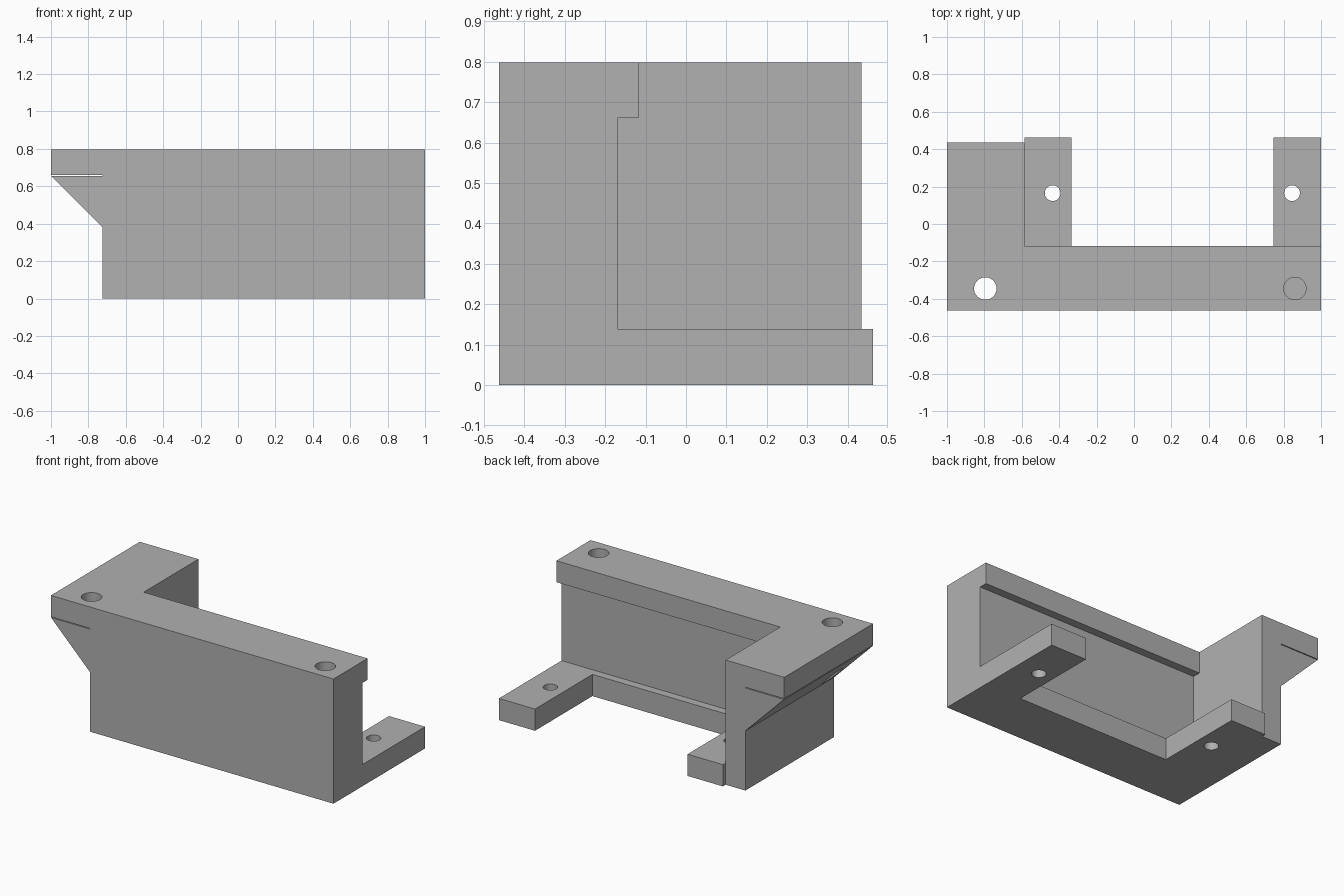
import bpy
import bmesh
from mathutils import Vector

if "Cube" in bpy.data.objects:
    bpy.data.objects.remove(bpy.data.objects["Cube"], do_unlink=True)

grey = bpy.data.materials.new("plain grey")
grey.use_nodes = True
colour = (0.44, 0.44, 0.44, 1)
grey.diffuse_color = colour
grey.node_tree.nodes["Principled BSDF"].inputs["Base Color"].default_value = colour

FRONT, TOP, BASE, LIP = -0.463, 0.798, 0.139, 0.661
WALL, EDGE, ARM_X = -0.17, -0.118, -0.585


def make_object(name, bm):
    bmesh.ops.recalc_face_normals(bm, faces=bm.faces)
    mesh = bpy.data.meshes.new(name)
    bm.to_mesh(mesh)
    bm.free()
    mesh.materials.append(grey)
    obj = bpy.data.objects.new(name, mesh)
    bpy.context.collection.objects.link(obj)
    return obj


def extrude(name, points, shift):
    """Turn a flat outline into a solid by sweeping it along shift."""
    bm = bmesh.new()
    face = bm.faces.new([bm.verts.new(p) for p in points])
    swept = bmesh.ops.extrude_face_region(bm, geom=[face])["geom"]
    verts = [v for v in swept if isinstance(v, bmesh.types.BMVert)]
    bmesh.ops.translate(bm, verts=verts, vec=Vector(shift))
    # the source face stays as the opposite cap
    return make_object(name, bm)


def drill(name, x, y, radius, low, high):
    bm = bmesh.new()
    bmesh.ops.create_cone(bm, cap_ends=True, segments=40, radius1=radius,
                          radius2=radius, depth=high - low)
    bmesh.ops.translate(bm, verts=bm.verts, vec=(x, y, (low + high) / 2))
    return make_object(name, bm)


def combine(target, tool, operation):
    mod = target.modifiers.new(operation, "BOOLEAN")
    mod.operation = operation
    mod.solver = "EXACT"
    mod.object = tool
    bpy.context.view_layer.objects.active = target
    bpy.ops.object.modifier_apply(modifier=mod.name)
    bpy.data.objects.remove(tool, do_unlink=True)


# Long front wall: C-shaped section with a top lip and a base ledge
section = [(FRONT, 0), (EDGE, 0), (EDGE, BASE), (WALL, BASE),
           (WALL, LIP), (EDGE, LIP), (EDGE, TOP), (FRONT, TOP)]
bracket = extrude("wall_bracket", [(-0.65, y, z) for y, z in section], (1.65, 0, 0))

# Side arm: upright plate, overhanging shelf, fine seam and sloped gusset
outline = [(ARM_X, 0), (ARM_X, TOP), (-1, TOP), (-1, LIP), (-0.725, LIP),
           (-0.725, 0.656), (-0.999, 0.656), (-0.725, 0.382), (-0.725, 0)]
arm = extrude("side_arm", [(x, FRONT, z) for x, z in outline], (0, 0.898, 0))
combine(bracket, arm, "UNION")

# Two mounting feet reaching backwards
for name, x0, x1 in (("right_foot", -0.62, -0.335), ("left_foot", 0.745, 1)):
    back = 0.463
    if name == "right_foot":
        x0 = ARM_X
    plan = [(x0, -0.3), (x1, -0.3), (x1, back), (x0, back)]
    foot = extrude(name, [(x, y, 0) for x, y in plan], (0, 0, BASE))
    combine(bracket, foot, "UNION")

# Screw holes: small through the feet, large in the top face
for x, y, radius, low, high in ((-0.435, 0.165, 0.042, -0.1, 0.3),
                                (0.845, 0.165, 0.042, -0.1, 0.3),
                                (-0.795, -0.345, 0.06, 0.2, 0.9),
                                (0.86, -0.345, 0.06, 0.4, 0.9)):
    combine(bracket, drill("hole_cutter", x, y, radius, low, high), "DIFFERENCE")

bpy.ops.object.select_all(action="DESELECT")
bracket.select_set(True)
bpy.context.view_layer.objects.active = bracket
bpy.ops.object.shade_smooth_by_angle(angle=0.5)
